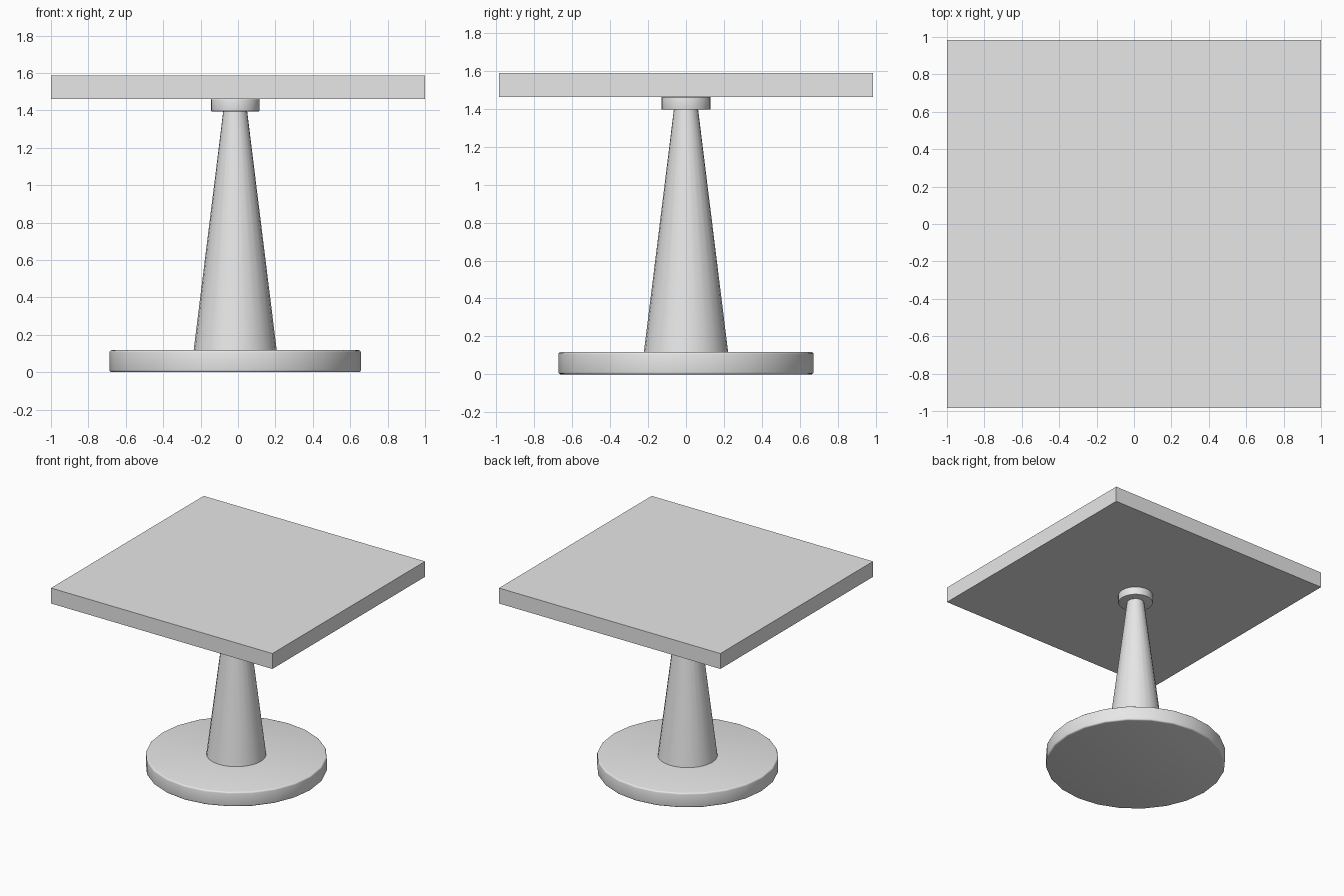
import bpy
import bmesh

SEGMENTS = 24
CENTRE_X = -0.015  # the pedestal sits slightly off the tabletop centre

cube = bpy.data.objects.get("Cube")
if cube:
    bpy.data.objects.remove(cube, do_unlink=True)

grey = bpy.data.materials.new("plain_grey")
grey.use_nodes = True
colour = (0.8, 0.8, 0.8, 1)
grey.diffuse_color = colour
grey.node_tree.nodes["Principled BSDF"].inputs["Base Color"].default_value = colour


def finish(obj, name, bevel=0.0, smooth=True):
    obj.name = name
    obj.data.materials.append(grey)
    if bevel:
        # round only the rim edges, not the upright facet edges
        bm = bmesh.new()
        bm.from_mesh(obj.data)
        rims = [e for e in bm.edges
                if abs(e.verts[0].co.z - e.verts[1].co.z) < 0.001]
        bmesh.ops.bevel(bm, geom=rims, offset=bevel, segments=3,
                        profile=0.5, affect='EDGES')
        bm.to_mesh(obj.data)
        bm.free()
    if smooth:
        bpy.ops.object.shade_smooth_by_angle(angle=0.6)


def round_part(name, bottom, top, r_bottom, r_top, bevel=0.0):
    bpy.ops.mesh.primitive_cone_add(
        vertices=SEGMENTS, radius1=r_bottom, radius2=r_top,
        depth=top - bottom, location=(CENTRE_X, 0, (bottom + top) / 2))
    finish(bpy.context.object, name, bevel)


# Pedestal: rounded foot disc, tapered column and mounting collar
round_part("base_disc", 0.0, 0.118, 0.672, 0.672, 0.012)
round_part("column", 0.117, 1.395, 0.222, 0.064)
round_part("collar", 1.395, 1.461, 0.13, 0.13, 0.004)

# Square tabletop slab
bpy.ops.mesh.primitive_cube_add(size=1, location=(0, 0, 1.524))
top = bpy.context.object
top.scale = (2.0, 1.97, 0.126)
bpy.ops.object.transform_apply(location=False, rotation=False, scale=True)
finish(top, "tabletop", smooth=False)
